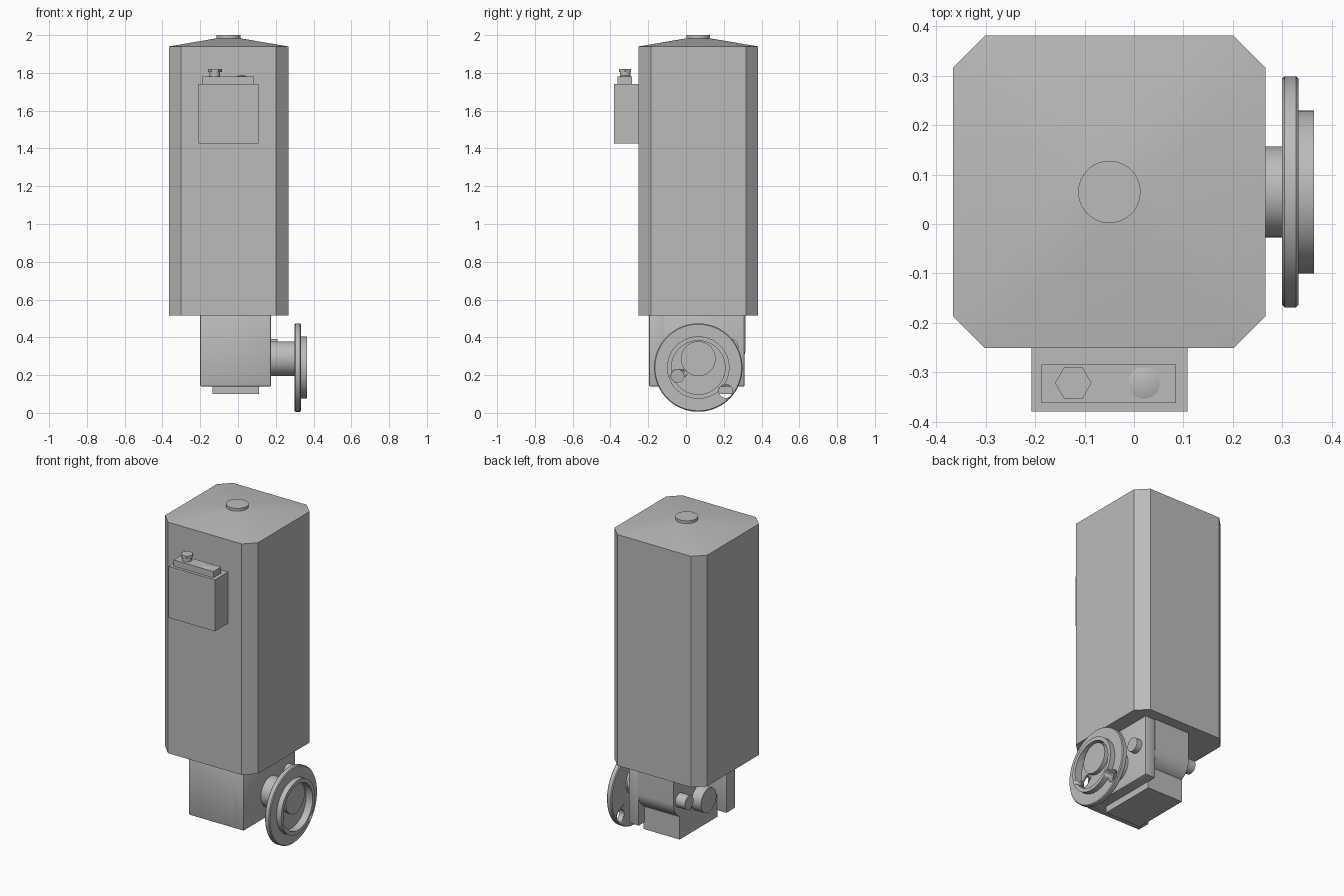
import bpy
import bmesh
from math import cos, sin, pi, radians
from mathutils import Matrix, Vector

old = bpy.data.objects.get("Cube")
if old:
    bpy.data.objects.remove(old, do_unlink=True)

grey = bpy.data.materials.new("light_grey")
grey.use_nodes = True
GREY = (0.5, 0.5, 0.5, 1)
grey.diffuse_color = GREY
grey.node_tree.nodes["Principled BSDF"].inputs["Base Color"].default_value = GREY

CX, CY = -0.05, 0.065      # column axis
AXIS_Z, DISC_Z = 0.287, 0.24


def finish(bm, name, smooth=False):
    bmesh.ops.recalc_face_normals(bm, faces=bm.faces)
    mesh = bpy.data.meshes.new(name)
    bm.to_mesh(mesh)
    bm.free()
    obj = bpy.data.objects.new(name, mesh)
    bpy.context.collection.objects.link(obj)
    mesh.materials.append(grey)
    if smooth:
        bpy.ops.object.select_all(action="DESELECT")
        obj.select_set(True)
        bpy.context.view_layer.objects.active = obj
        bpy.ops.object.shade_smooth_by_angle(angle=radians(30))
    return obj


def box(name, x, y, z, bevel=0):
    bm = bmesh.new()
    bmesh.ops.create_cube(bm, size=1)
    for v in bm.verts:
        v.co = Vector(r[0] if c < 0 else r[1] for c, r in zip(v.co, (x, y, z)))
    if bevel:
        bmesh.ops.bevel(bm, geom=bm.edges[:], offset=bevel, segments=2,
                        profile=0.5, affect="EDGES")
    return finish(bm, name, bool(bevel))


def lathe(name, profile, origin, axis="Z", sides=64):
    """Turn (height, radius) points about an axis through origin."""
    bm = bmesh.new()
    rings = []
    for h, r in profile:
        count = sides if r else 1
        rings.append([bm.verts.new((r * cos(2 * pi * i / sides),
                                    r * sin(2 * pi * i / sides), h))
                      for i in range(count)])
    for a, b in zip(rings, rings[1:]):
        for i in range(sides):
            j = (i + 1) % sides
            quad = [a[i % len(a)], a[j % len(a)], b[j % len(b)], b[i % len(b)]]
            bm.faces.new(list(dict.fromkeys(quad)))
    turn = Matrix.Rotation(pi / 2, 4, "Y") if axis == "X" else Matrix()
    bm.transform(Matrix.Translation(origin) @ turn)
    return finish(bm, name, True)


def cylinder(name, radius, low, high, origin, axis="Z", sides=64):
    return lathe(name, [(low, 0), (low, radius), (high, radius), (high, 0)],
                 origin, axis, sides)


def octagon(z, half=0.3165, cut=0.065):
    s = half - cut
    pts = [(half, s), (s, half), (-s, half), (-half, s),
           (-half, -s), (-s, -half), (s, -half), (half, -s)]
    return [Vector((CX + x, CY + y, z)) for x, y in pts]


# Tall housing with chamfered corners
bm = bmesh.new()
for z in (0.515, 1.94):
    for p in octagon(z):
        bm.verts.new(p)
bmesh.ops.convex_hull(bm, input=bm.verts)
bmesh.ops.dissolve_limit(bm, angle_limit=0.01, verts=bm.verts, edges=bm.edges)
finish(bm, "housing")

# Roof blends from the housing outline to a round neck
bm = bmesh.new()
for p in octagon(1.94):
    bm.verts.new(p)
for i in range(64):
    a = 2 * pi * i / 64
    bm.verts.new((CX + 0.063 * cos(a), CY + 0.063 * sin(a), 1.983))
bmesh.ops.convex_hull(bm, input=bm.verts)
bmesh.ops.dissolve_limit(bm, angle_limit=0.005, verts=bm.verts, edges=bm.edges)
finish(bm, "roof", True)
cylinder("roof_cap", 0.063, 1.97, 2.0, (CX, CY, 0))

# Control box with its top plate, hex plug and cone
box("control_box", (-0.208, 0.108), (-0.38, -0.245), (1.425, 1.742))
box("control_box_plate", (-0.187, 0.085), (-0.362, -0.285), (1.742, 1.78))
plug = (-0.123, -0.322, 0)
cylinder("hex_plug", 0.037, 1.805, 1.82, plug, sides=6)
cylinder("plug_stem", 0.027, 1.78, 1.81, plug)
lathe("cone_button", [(1.775, 0), (1.78, 0.032), (1.79, 0)], (0.02, -0.322, 0))

# Bracket plates and lower block
box("bracket_front", (-0.2, 0.175), (-0.195, -0.11), (0.14, 0.52), 0.006)
box("bracket_side", (0.105, 0.175), (-0.195, 0.31), (0.14, 0.52), 0.006)
box("lower_block", (-0.135, 0.11), (-0.112, 0.255), (0.10, 0.24))

# Motor pod with a rounded underside, its shaft stub and side boss
bm = bmesh.new()
for x in (-0.135, 0.11):
    for i in range(33):
        a = pi + pi * i / 32
        bm.verts.new((x, 0.205 + 0.11 * cos(a), 0.34 + 0.11 * sin(a)))
    for y in (0.095, 0.315):
        bm.verts.new((x, y, 0.517))
bmesh.ops.convex_hull(bm, input=bm.verts)
bmesh.ops.dissolve_limit(bm, angle_limit=0.01, verts=bm.verts, edges=bm.edges)
finish(bm, "motor_pod", True)
cylinder("motor_stub", 0.042, -0.2, -0.13, (0, 0.255, 0.345), "X")
cylinder("side_boss", 0.042, 0.17, 0.21, (0, 0.235, 0.35), "X")

# Main shaft running through the bracket
cylinder("main_shaft", 0.075, -0.2, 0.12, (0, CY, AXIS_Z), "X")
cylinder("hub", 0.092, 0.17, 0.345, (0, CY, AXIS_Z), "X")

# Flange with raised rim and two holes
flange = lathe("flange", [
    (0.30, 0), (0.30, 0.229), (0.305, 0.234), (0.328, 0.234), (0.333, 0.229),
    (0.333, 0.165), (0.365, 0.165), (0.365, 0.142), (0.32, 0.142), (0.32, 0)],
    (0, CY, DISC_Z), "X", 96)
for i, (y, z, r) in enumerate([(-0.045, 0.195, 0.034), (0.21, 0.115, 0.036)]):
    cutter = cylinder(f"hole_cutter_{i + 1}", r, 0.25, 0.45, (0, y, z), "X", 32)
    cutter.hide_render = True
    cutter.hide_set(True)
    cutter.display_type = "WIRE"
    cut = flange.modifiers.new(f"hole_{i + 1}", "BOOLEAN")
    cut.operation = "DIFFERENCE"
    cut.solver = "EXACT"
    cut.object = cutter
